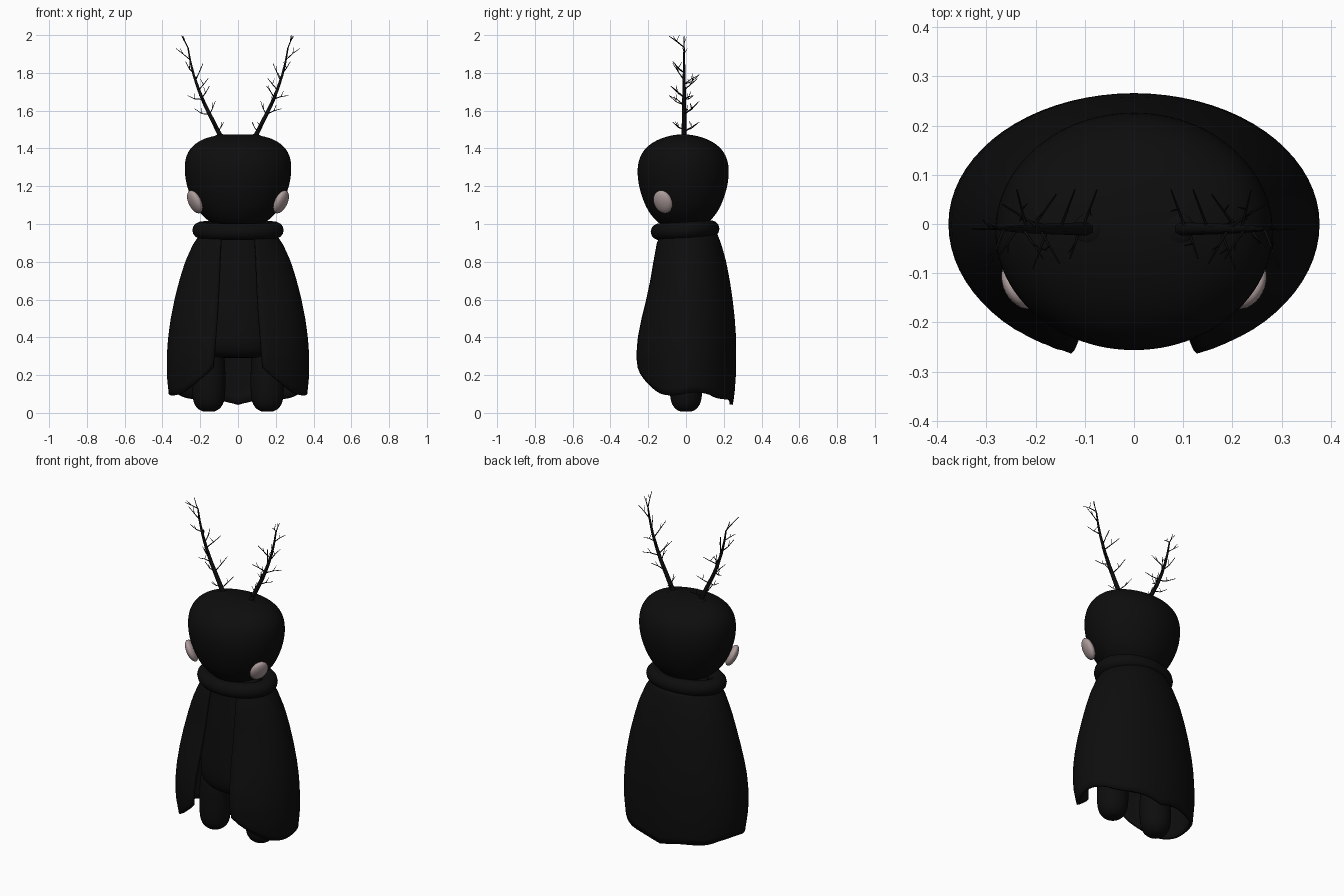
import bpy, bmesh, math, random
from mathutils import Vector

random.seed(4)
cube = bpy.data.objects.get("Cube")
if cube:
    bpy.data.objects.remove(cube, do_unlink=True)


def material(name, color):
    m = bpy.data.materials.new(name)
    m.use_nodes = True
    m.diffuse_color = color
    m.node_tree.nodes["Principled BSDF"].inputs["Base Color"].default_value = color
    return m


BLACK = material("soft black", (0.004, 0.004, 0.004, 1))
PINK = material("pale pink grey", (0.42, 0.33, 0.33, 1))


def finish(name, bm, mat):
    bmesh.ops.recalc_face_normals(bm, faces=bm.faces)
    me = bpy.data.meshes.new(name)
    bm.to_mesh(me)
    bm.free()
    for p in me.polygons:
        p.use_smooth = True
    me.materials.append(mat)
    ob = bpy.data.objects.new(name, me)
    bpy.context.scene.collection.objects.link(ob)
    return ob


def skin(bm, rows, closed):
    for a, b in zip(rows, rows[1:]):
        n = len(a)
        for i in range(n if closed else n - 1):
            j = (i + 1) % n
            bm.faces.new((a[i], a[j], b[j], b[i]))


def loft(name, profile, yc=0.0, sides=24):
    """Stack of ellipses given as (z, half width, half depth), capped."""
    bm = bmesh.new()
    rows = []
    for z, rx, ry in profile:
        ring = [math.tau * i / sides for i in range(sides)]
        rows.append([bm.verts.new((rx * math.cos(t), yc + ry * math.sin(t), z)) for t in ring])
    skin(bm, rows, True)
    bm.faces.new(rows[0])
    bm.faces.new(rows[-1])
    ob = finish(name, bm, BLACK)
    ob.modifiers.new("Smooth", "SUBSURF").levels = 2
    return ob


def sample(profile, z):
    """Linear lookup in a profile sorted by falling z."""
    for a, b in zip(profile, profile[1:]):
        if z >= b[0]:
            f = (a[0] - z) / (a[0] - b[0])
            return [p + (q - p) * f for p, q in zip(a[1:], b[1:])]
    return profile[-1][1:]


# Head
loft("head", [(0.99, 0.09, 0.09), (1.0, 0.14, 0.13), (1.05, 0.197, 0.175), (1.1, 0.235, 0.205),
              (1.2, 0.277, 0.24), (1.3, 0.289, 0.248), (1.37, 0.277, 0.228), (1.42, 0.24, 0.185),
              (1.455, 0.18, 0.12), (1.472, 0.1, 0.05), (1.474, 0.03, 0.015)], yc=-0.015)

# Torso and the two rounded legs
loft("torso", [(0.29, 0.1, 0.08), (0.3, 0.2, 0.13), (0.36, 0.235, 0.165), (0.5, 0.225, 0.16),
               (0.75, 0.19, 0.135), (0.95, 0.15, 0.11), (1.02, 0.12, 0.1)])
for side, label in ((1, "left"), (-1, "right")):
    leg = loft(label + "_leg", [(0.006, 0.02, 0.02), (0.01, 0.045, 0.045), (0.04, 0.08, 0.078),
                                (0.1, 0.092, 0.09), (0.25, 0.09, 0.09), (0.4, 0.08, 0.08)], sides=16)
    leg.location.x = side * 0.155

# Rolled collar
bm = bmesh.new()
rows = []
for i in range(48):
    t = math.tau * i / 48
    out = Vector((math.cos(t), math.sin(t), 0))
    mid = Vector((0.195 * out.x, 0.135 * out.y - 0.005, 0.967 + 0.008 * out.y))
    ring = [math.tau * k / 14 for k in range(14)]
    rows.append([bm.verts.new(mid + out * 0.047 * math.cos(k) + Vector((0, 0, 0.045 * math.sin(k))))
                 for k in ring])
skin(bm, rows + rows[:1], True)
finish("collar", bm, BLACK)

# Cloak, open at the front: z, half width, front depth, back depth, half gap
CLOAK = [(0.96, 0.19, 0.145, 0.16, 0.09), (0.9, 0.235, 0.168, 0.185, 0.093),
         (0.8, 0.28, 0.184, 0.213, 0.097), (0.7, 0.311, 0.2, 0.232, 0.1),
         (0.6, 0.336, 0.222, 0.247, 0.105), (0.5, 0.356, 0.248, 0.258, 0.112),
         (0.4, 0.37, 0.27, 0.265, 0.12), (0.3, 0.377, 0.28, 0.266, 0.128),
         (0.2, 0.377, 0.27, 0.264, 0.137), (0.1, 0.367, 0.24, 0.257, 0.16),
         (0.04, 0.36, 0.22, 0.247, 0.17)]


def hem(u):
    """Hem height, u = 0 at the front edge and 1 at the centre of the back."""
    front = 0.14 * max(0, 1 - u / 0.22) ** 2
    back = 0.055 * max(0, (u - 0.62) / 0.38) ** 0.8
    return 0.1 + front - back + 0.008 * math.sin(u * 16)


bm = bmesh.new()
rows = []
COLS, LEVELS = 64, 24
for r in range(LEVELS + 1):
    row = []
    for c in range(COLS + 1):
        s = 2 * c / COLS - 1
        u = 1 - abs(s)
        z = 0.96 + (hem(u) - 0.96) * r / LEVELS
        rx, front, back, gap = sample(CLOAK, z)
        start = math.asin(gap / rx)
        a = start + (math.pi - start) * u
        depth = front if math.cos(a) > 0 else back
        x = rx * math.sin(a) * (1 if s >= 0 else -1)
        row.append(bm.verts.new((x, -depth * math.cos(a), z)))
    rows.append(row)
skin(bm, rows, False)
cloak = finish("cloak", bm, BLACK)
thick = cloak.modifiers.new("Thickness", "SOLIDIFY")
thick.thickness = 0.018
thick.offset = -1
# Make the cloth thicken inwards whichever way the open sheet was wound
probe = cloak.data.polygons[len(cloak.data.polygons) // 2]
if probe.normal.dot(Vector((probe.center.x, probe.center.y, 0))) < 0:
    cloak.data.flip_normals()

# Eyes: flattened spheres lying on the cheeks
for side, label in ((1, "left"), (-1, "right")):
    bm = bmesh.new()
    bmesh.ops.create_uvsphere(bm, u_segments=24, v_segments=14, radius=1)
    eye = finish(label + "_eye", bm, PINK)
    eye.scale = (0.054, 0.066, 0.028)
    eye.location = (side * 0.228, -0.122, 1.117)
    eye.rotation_euler = Vector((side * 0.8, -0.42, -0.42)).to_track_quat("Z", "Y").to_euler()


# Antlers: tapered branch curves with thin twigs
def add_branch(curve, points, r0, r1):
    sp = curve.splines.new("POLY")
    sp.points.add(len(points) - 1)
    for i, (pt, co) in enumerate(zip(sp.points, points)):
        pt.co = (*co, 1)
        pt.radius = r0 + (r1 - r0) * i / (len(points) - 1)


STEM = [(0.085, 1.45), (0.13, 1.54), (0.175, 1.63), (0.208, 1.71), (0.235, 1.79),
        (0.252, 1.86), (0.265, 1.935)]
# Twigs: height on the stem, then offset of the tip in x, y, z
TWIGS = [(1.49, -0.03, 0.08, 0.05), (1.5, 0.02, -0.06, 0.04), (1.58, 0.08, 0.02, 0.03),
         (1.58, -0.03, 0.08, 0.07), (1.63, 0.03, -0.08, 0.05), (1.66, 0.08, 0.05, 0.02),
         (1.67, -0.04, -0.07, 0.06), (1.71, -0.05, 0.07, 0.06), (1.74, 0.02, 0.08, 0.05),
         (1.76, -0.04, -0.06, 0.09), (1.8, 0.04, -0.06, 0.06), (1.87, 0.075, 0.0, 0.06),
         (1.935, 0.03, -0.08, 0.06), (1.93, 0.025, 0.0, 0.065)]

for side, label in ((1, "left"), (-1, "right")):
    curve = bpy.data.curves.new(label + "_antler", "CURVE")
    curve.dimensions = "3D"
    curve.bevel_depth = 1
    curve.bevel_resolution = 1
    curve.use_fill_caps = True
    add_branch(curve, [(side * x, -0.01, z) for x, z in STEM], 0.014, 0.004)
    by_height = [(z, x) for x, z in reversed(STEM)]
    for z, dx, dy, dz in TWIGS:
        base = Vector((side * sample(by_height, z)[0], -0.01, z))
        tip = Vector((side * dx, dy, dz))
        bend = tip * 0.5 + Vector((0, 0, random.uniform(-0.012, 0.006)))
        add_branch(curve, [base, base + bend, base + tip], 0.0032, 0.0014)
        fork = Vector((side * random.uniform(-0.02, 0.02), random.uniform(-0.02, 0.02), 0.03))
        add_branch(curve, [base + bend, base + bend + fork], 0.002, 0.001)
    curve.materials.append(BLACK)
    antler = bpy.data.objects.new(label + "_antler", curve)
    bpy.context.scene.collection.objects.link(antler)

    # Low mound where the antler leaves the head
    bm = bmesh.new()
    bmesh.ops.create_uvsphere(bm, u_segments=16, v_segments=8, radius=1)
    mound = finish(label + "_antler_base", bm, BLACK)
    mound.scale = (0.034, 0.034, 0.014)
    mound.location = (side * 0.09, -0.01, 1.462)
